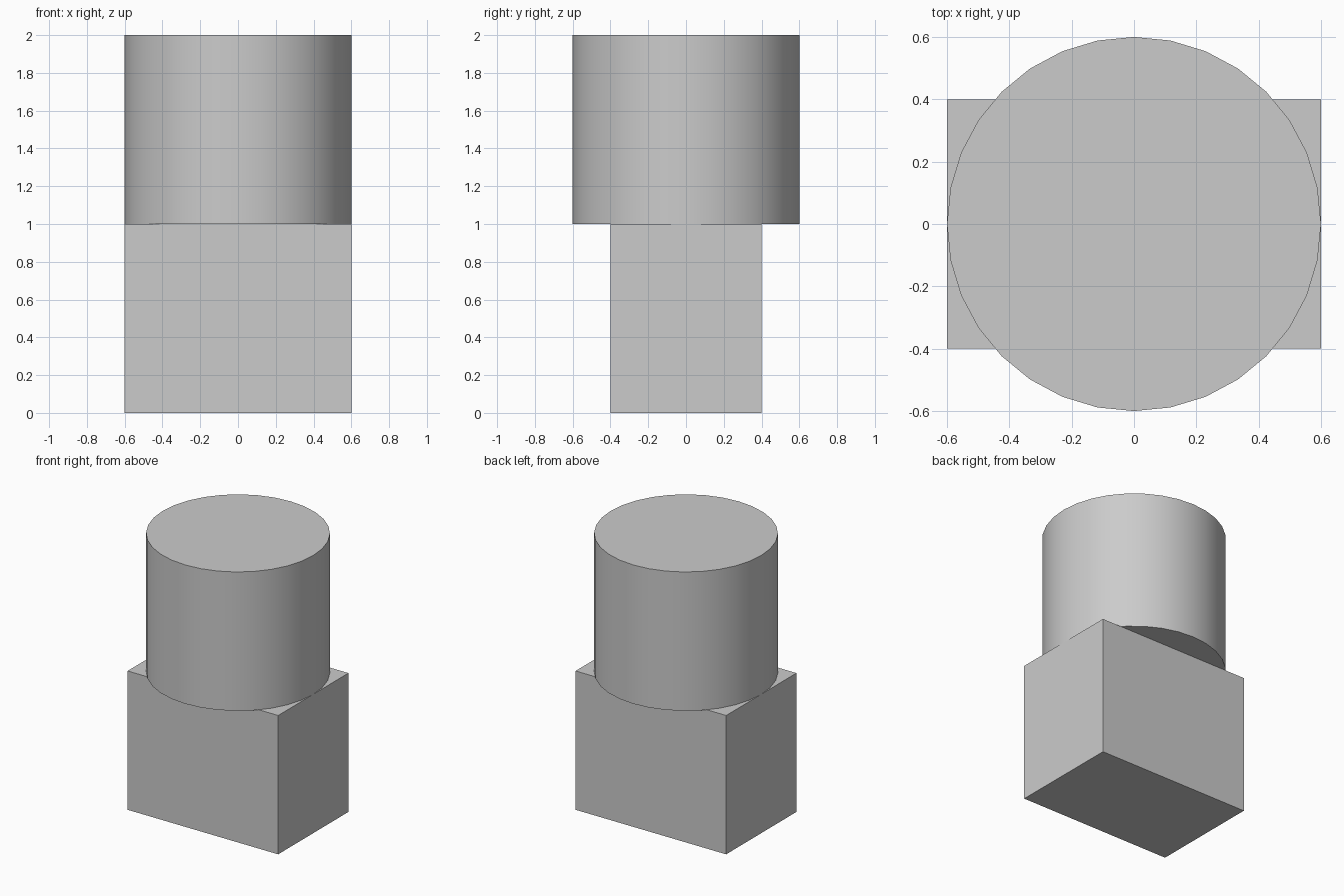
import bpy

if "Cube" in bpy.data.objects:
    bpy.data.objects.remove(bpy.data.objects["Cube"])

# Rectangular base block
bpy.ops.mesh.primitive_cube_add(size=1, location=(0, 0, 0.5))
base = bpy.context.object
base.name = "base_block"
base.scale = (1.2, 0.8, 1.0)
bpy.ops.object.transform_apply(location=False, rotation=False, scale=True)

# Round drum resting on the block
bpy.ops.mesh.primitive_cylinder_add(vertices=32, radius=0.6, depth=1.0, location=(0, 0, 1.5))
drum = bpy.context.object
drum.name = "top_cylinder"
bpy.ops.object.shade_smooth_by_angle()
